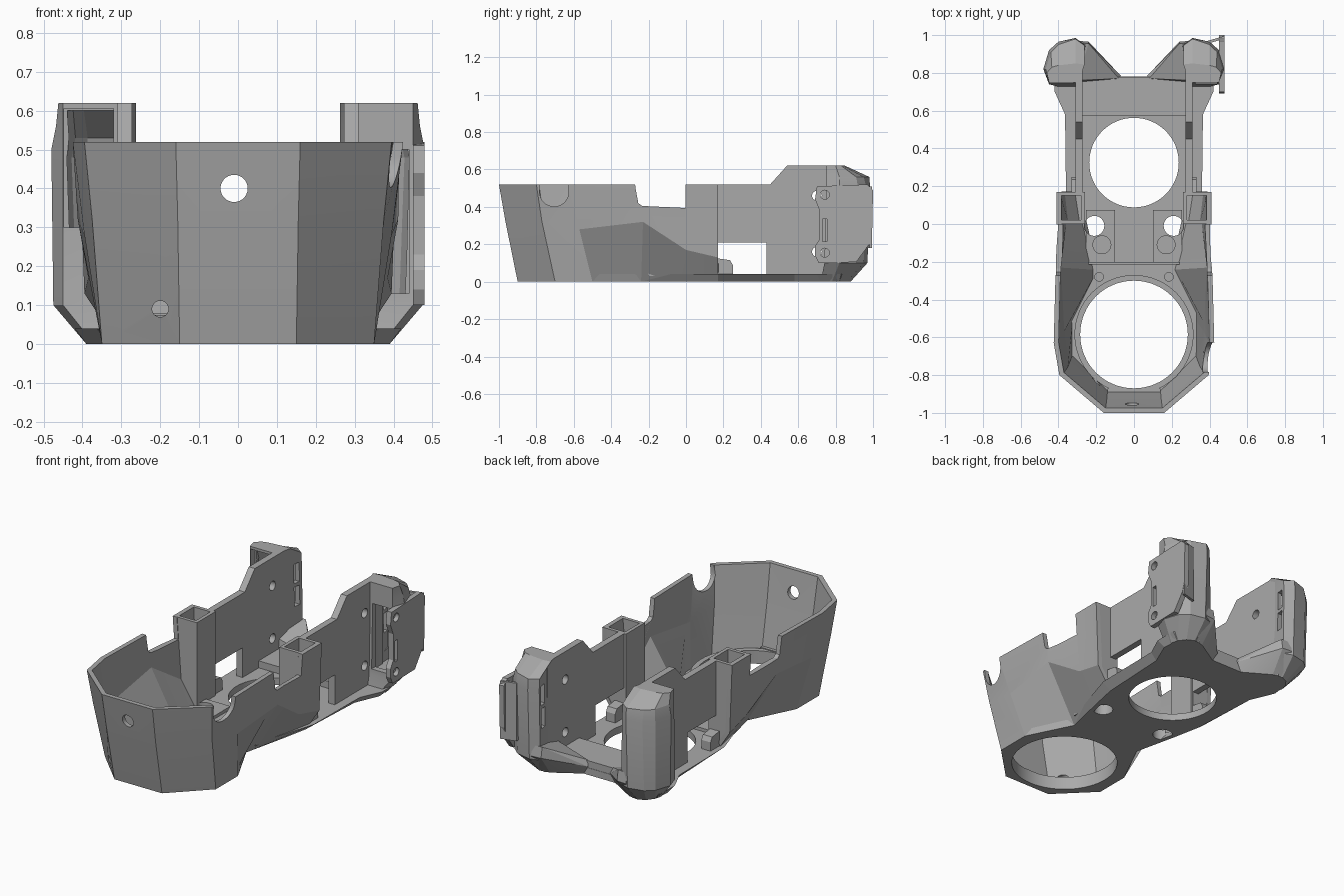
import bpy, bmesh, math
from mathutils import Vector, Matrix

if "Cube" in bpy.data.objects:
    bpy.data.objects.remove(bpy.data.objects["Cube"])

grey = bpy.data.materials.new("mid grey plastic")
grey.diffuse_color = (0.4, 0.4, 0.4, 1)
grey.use_nodes = True
grey.node_tree.nodes["Principled BSDF"].inputs["Base Color"].default_value = grey.diffuse_color


def finish(name, bm):
    bmesh.ops.recalc_face_normals(bm, faces=bm.faces)
    me = bpy.data.meshes.new(name)
    bm.to_mesh(me)
    bm.free()
    ob = bpy.data.objects.new(name, me)
    bpy.context.collection.objects.link(ob)
    me.materials.append(grey)
    return ob


def loft(name, levels, s=1):
    """Closed solid through outlines [(z or list of z, [(x, y), ...]), ...]; s mirrors in x."""
    bm = bmesh.new()
    rings = []
    for z, pts in levels:
        zs = z if isinstance(z, list) else [z] * len(pts)
        rings.append([bm.verts.new((s * x, y, h)) for (x, y), h in zip(pts, zs)])
    n = len(rings[0])
    for a, b in zip(rings, rings[1:]):
        for i in range(n):
            j = (i + 1) % n
            bm.faces.new((a[i], a[j], b[j], b[i]))
    bm.faces.new(rings[0])
    bm.faces.new(rings[-1])
    return finish(name, bm)


def box(name, x0, x1, y0, y1, z0, z1, s=1):
    q = [(x0, y0), (x1, y0), (x1, y1), (x0, y1)]
    return loft(name, [(z0, q), (z1, q)], s)


def plate(name, x0, x1, yz, s=1):
    """Side profile in y/z extruded along x."""
    bm = bmesh.new()
    a = [bm.verts.new((s * x0, y, z)) for y, z in yz]
    b = [bm.verts.new((s * x1, y, z)) for y, z in yz]
    for i in range(len(a)):
        j = (i + 1) % len(a)
        bm.faces.new((a[i], a[j], b[j], b[i]))
    bm.faces.new(a)
    bm.faces.new(b)
    return finish(name, bm)


def cyl(name, c, r, depth, axis="Z"):
    bm = bmesh.new()
    rot = {"Z": Matrix(), "X": Matrix.Rotation(math.pi / 2, 4, "Y"),
           "Y": Matrix.Rotation(math.pi / 2, 4, "X")}[axis]
    bmesh.ops.create_cone(bm, cap_ends=True, segments=64 if r > 0.1 else 28,
                          radius1=r, radius2=r, depth=depth,
                          matrix=Matrix.Translation(c) @ rot)
    return finish(name, bm)


def hull(name, pts, s=1):
    bm = bmesh.new()
    vs = [bm.verts.new((s * x, y, z)) for x, y, z in pts]
    bmesh.ops.convex_hull(bm, input=vs)
    return finish(name, bm)


def cut(ob, cutters):
    bpy.context.view_layer.objects.active = ob
    for c in cutters:
        c.hide_render = True
        m = ob.modifiers.new("cut", "BOOLEAN")
        m.operation, m.solver, m.object = "DIFFERENCE", "EXACT", c
        bpy.ops.object.modifier_apply(modifier=m.name)
        bpy.data.objects.remove(c, do_unlink=True)
    return ob


def offset(pts, d, closed=False):
    """Move a polyline sideways (to its right) by d with mitred corners."""
    out, n = [], len(pts)
    for i, p in enumerate(pts):
        ns = []
        for a, b in ((i - 1, i), (i, i + 1)):
            if closed or (a >= 0 and b < n):
                t = Vector(pts[b % n]) - Vector(pts[a % n])
                ns.append(Vector((t.y, -t.x)).normalized())
        m = sum(ns, Vector((0, 0))).normalized()
        out.append(tuple(Vector(p) + m * d / max(0.5, m.dot(ns[0]))))
    return out


def both(half):
    return half + [(-x, y) for x, y in reversed(half)]


# floor with flared rear edge, fan openings and screw holes
low = [(.15, -.9), (.35, -.7), (.35, -.5), (.22, -.24), (.31, .17), (.33, .58),
       (.39, .72), (.38, .82), (.28, .88), (.1, .78)]
high = [(.15, -.9), (.35, -.7), (.35, -.5), (.23, -.24), (.36, .17), (.365, .58),
        (.42, .7), (.42, .83), (.28, .9), (.1, .78)]


def floor_holes():
    return [cyl("hole", (0, -.585, .05), .285, .4), cyl("hole", (0, .325, .05), .237, .4)] + \
        [cyl("hole", (s * .21, -.01, .05), .053, .4) for s in (-1, 1)]


cut(loft("floor", [(0, both(low)), (.04, both(high))]), floor_holes())

# faceted front bowl, its crease rising and falling along the sides
rim = [(.41, .17), (.41, 0), (.415, -.25), (.425, -.63), (.395, -.8), (.16, -1.0)]
mid = [(.395, .17), (.385, 0), (.412, -.23), (.395, -.57), (.375, -.77), (.155, -.965)]
base = [(.31, .17), (.275, 0), (.22, -.24), (.35, -.5), (.35, -.7), (.15, -.9)]
crease = [.13, .17, .32, .28, .32, .32]
wall_levels = []
for z, half in ((0, base), (None, mid), (.52, rim)):
    path = both(half)
    zs = [z] * 24 if z is not None else (crease + crease[::-1]) * 2
    wall_levels.append((zs, path + offset(path, .026)[::-1]))
bowl = loft("front_bowl", wall_levels)
cut(bowl, [plate("notch", -1, 1, [(-.255, .42), (-.235, .405), (-.02, .395), (-.003, .395),
                                  (-.003, .7), (-.29, .7), (-.27, .5)]),
           cyl("notch", (.42, -.705, .48), .078, .2, "X"),
           box("notch", .3, .5, -.783, -.627, .48, .6),
           cyl("hole", (-.01, -1, .4), .035, .4, "Y"),
           cyl("hole", (-.2, -.9, .09), .021, .3, "Y")])

# lip around the front opening and raised bar at the rear
cut(cyl("front_ring", (0, -.585, .05), .315, .05), [cyl("hole", (0, -.585, .05), .285, .2)])
box("rear_bar", -.28, .28, .575, .778, .03, .08)
box("front_ledge", -.14, .14, -.897, -.872, .02, .08)
box("cross_rib", -.24, .24, -.215, -.2, .03, .075)

for s in (-1, 1):
    side = "right" if s > 0 else "left"
    # raised pads and screw bosses in the middle of the floor
    cut(box("floor_pad_" + side, .1, .255, -.2, .075, .03, .058, s),
        [cyl("hole", (s * .21, -.01, .05), .053, .4), cyl("hole", (0, .325, .05), .237, .4)])
    cyl("boss_" + side, (s * .17, -.11, .05), .05, .05)
    cyl("small_boss_" + side, (s * .185, -.28, .045), .025, .05)

    # hollow tapered pillar between bowl and rear wall
    sec = [(0, [(.26, .0), (.272, .0), (.305, .17), (.26, .17)]),
           (.15, [(.26, .0), (.37, .0), (.39, .17), (.26, .17)]),
           (.52, [(.26, .0), (.408, .0), (.408, .17), (.26, .17)])]
    bore = [(.08, [(.28, .02), (.29, .02), (.31, .15), (.28, .15)]),
            (.16, [(.28, .02), (.35, .02), (.365, .15), (.28, .15)]),
            (.55, [(.28, .02), (.388, .02), (.388, .15), (.28, .15)])]
    cut(loft("pillar_" + side, sec, s), [loft("bore", bore, s)])

    # rear side wall with stepped top, window and holes
    wall = plate("side_wall_" + side, .272, .31,
                 [(.15, .02), (.86, .02), (.86, .60), (.84, .62), (.54, .62),
                  (.45, .52), (.15, .52)], s)
    holes = [box("window", .2, .4, .172, .43, .04, .21, s)]
    for z in (.46, .16):
        holes.append(cyl("hole", (s * .3, .7, z), .026, .2, "X"))
    cut(wall, holes)
    plate("window_tab_" + side, .272, .33,
          [(.165, .02), (.25, .02), (.25, .09), (.235, .115), (.165, .125)], s)

    # hollow rear duct
    full = [(.29, .75), (.45, .75), (.48, .82), (.45, .92), (.40, .965), (.31, .985), (.262, .95)]
    upper = [(.29, .75), (.45, .75), (.468, .82), (.44, .91), (.40, .95), (.31, .98), (.262, .945)]
    top = [(.29, .75), (.45, .75), (.462, .80), (.435, .83), (.40, .84), (.31, .85), (.262, .845)]
    foot = [(.29, .72), (.37, .72), (.39, .78), (.38, .82), (.35, .86), (.31, .88), (.26, .86)]
    lower = [(.29, .74), (.45, .74), (.475, .82), (.445, .91), (.40, .95), (.31, .97), (.255, .95)]
    duct = loft("rear_duct_" + side,
                [(0, foot), (.1, lower), (.5, full), (.56, upper), (.62, top)], s)
    holes = [loft("hollow", [(.11, offset(lower, -.035, True)), (.48, offset(full, -.025, True)),
                             (.53, offset(upper, -.025, True)),
                             (.60, offset(top, -.02, True))], s)]
    if s < 0:
        holes.append(box("mouth", .32, .447, .6, .79, .3, .605, s))
    else:
        holes.append(box("mouth", .325, .44, .6, .79, .13, .5, s))
    for z in (.27, .40):
        holes.append(box("slot", .2, .31, .89, .93, z, z + .11, s))
    cut(duct, holes)

    # angled nozzle joining duct foot and rear bar
    hull("nozzle_" + side,
         [(.1, .78, 0), (.3, .74, 0), (.3, .88, 0), (.25, .87, 0), (.07, .785, .05),
          (.24, .965, .12), (.3, .97, .12), (.3, .76, .14), (.24, .955, .18),
          (.3, .96, .18), (.08, .77, .08)], s)

# mounting plate on the right duct
mount = plate("mount_plate", .45, .48,
              [(.70, .51), (.97, .52), (1.0, .49), (.995, .25), (.98, .2), (.91, .105),
               (.71, .1), (.69, .14), (.69, .19), (.715, .23), (.715, .38), (.69, .44)])
cut(mount, [cyl("hole", (.46, .742, .465), .024, .2, "X"),
            cyl("hole", (.46, .742, .155), .024, .2, "X"),
            box("slot", .4, .55, .73, .755, .215, .335)])
hull("mount_rear_web", [(x, y, z) for z in (.18, .51)
                        for x, y in ((.39, .955), (.39, .97), (.478, .98), (.478, .995))])

# smooth round holes, crisp facets elsewhere
bpy.ops.object.select_all(action="DESELECT")
for ob in bpy.context.scene.objects:
    ob.select_set(True)
    bpy.context.view_layer.objects.active = ob
bpy.ops.object.shade_smooth_by_angle(angle=math.radians(14))
